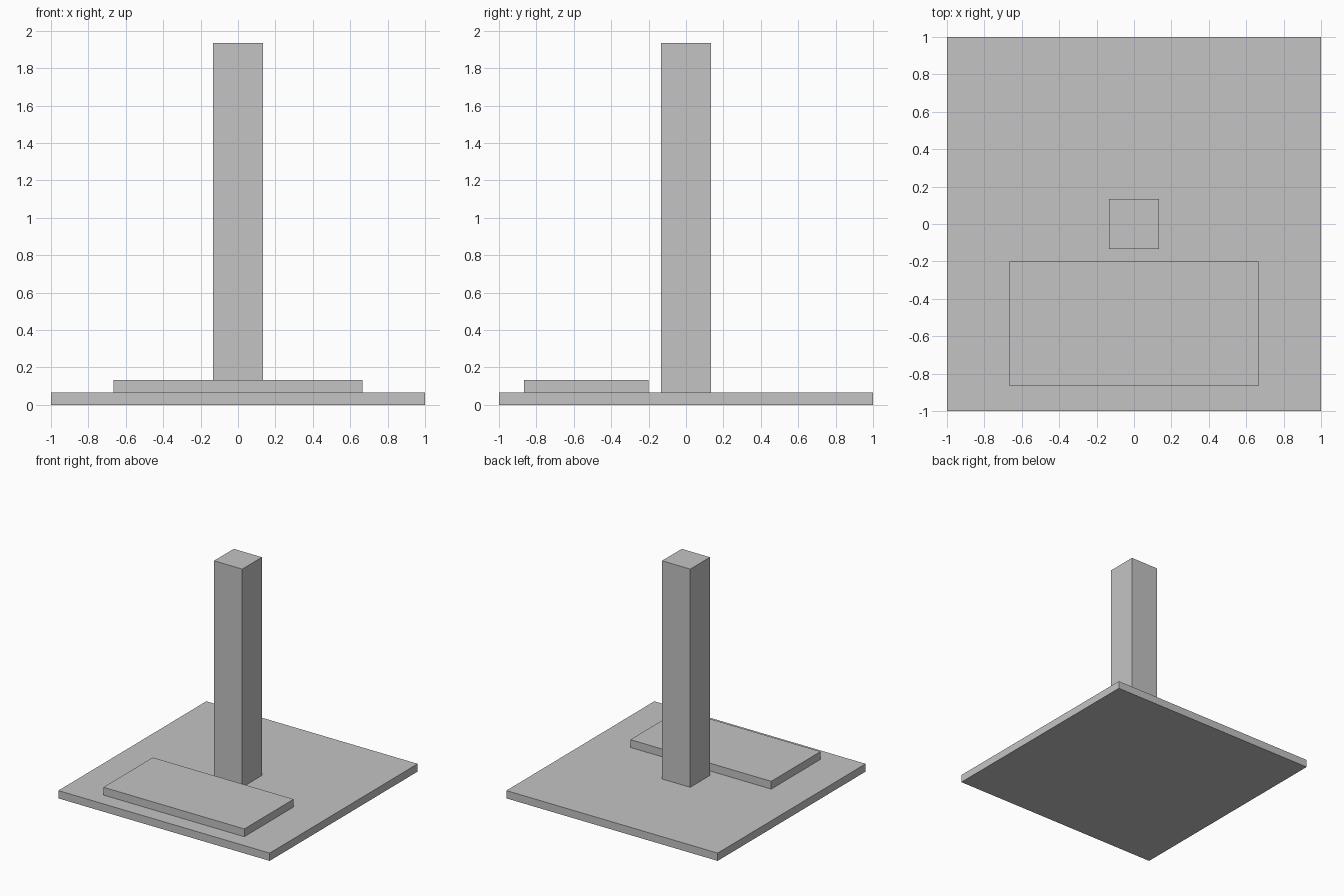
import bpy
import bmesh
from mathutils import Matrix, Vector

cube = bpy.data.objects.get("Cube")
if cube:
    bpy.data.objects.remove(cube, do_unlink=True)

UNIT = 1 / 15  # plate thickness, the module for every size

grey = bpy.data.materials.new("plain grey")
grey.use_nodes = True
colour = (0.55, 0.55, 0.55, 1)
grey.diffuse_color = colour
grey.node_tree.nodes["Principled BSDF"].inputs["Base Color"].default_value = colour


def block(name, size, base):
    """Box of the given size standing on the base point, in modules."""
    size, base = Vector(size) * UNIT, Vector(base) * UNIT
    bm = bmesh.new()
    centre = base + Vector((0, 0, size.z / 2))
    bmesh.ops.create_cube(bm, size=1, matrix=Matrix.LocRotScale(centre, None, size))
    mesh = bpy.data.meshes.new(name)
    bm.to_mesh(mesh)
    bm.free()
    mesh.materials.append(grey)
    bpy.context.collection.objects.link(bpy.data.objects.new(name, mesh))


# Square ground plate
block("base_plate", (30, 30, 1), (0, 0, 0))
# Low slab in front of the column
block("front_slab", (20, 10, 1), (0, -8, 1))
# Tall square column
block("column", (4, 4, 28), (0, 0, 1))
